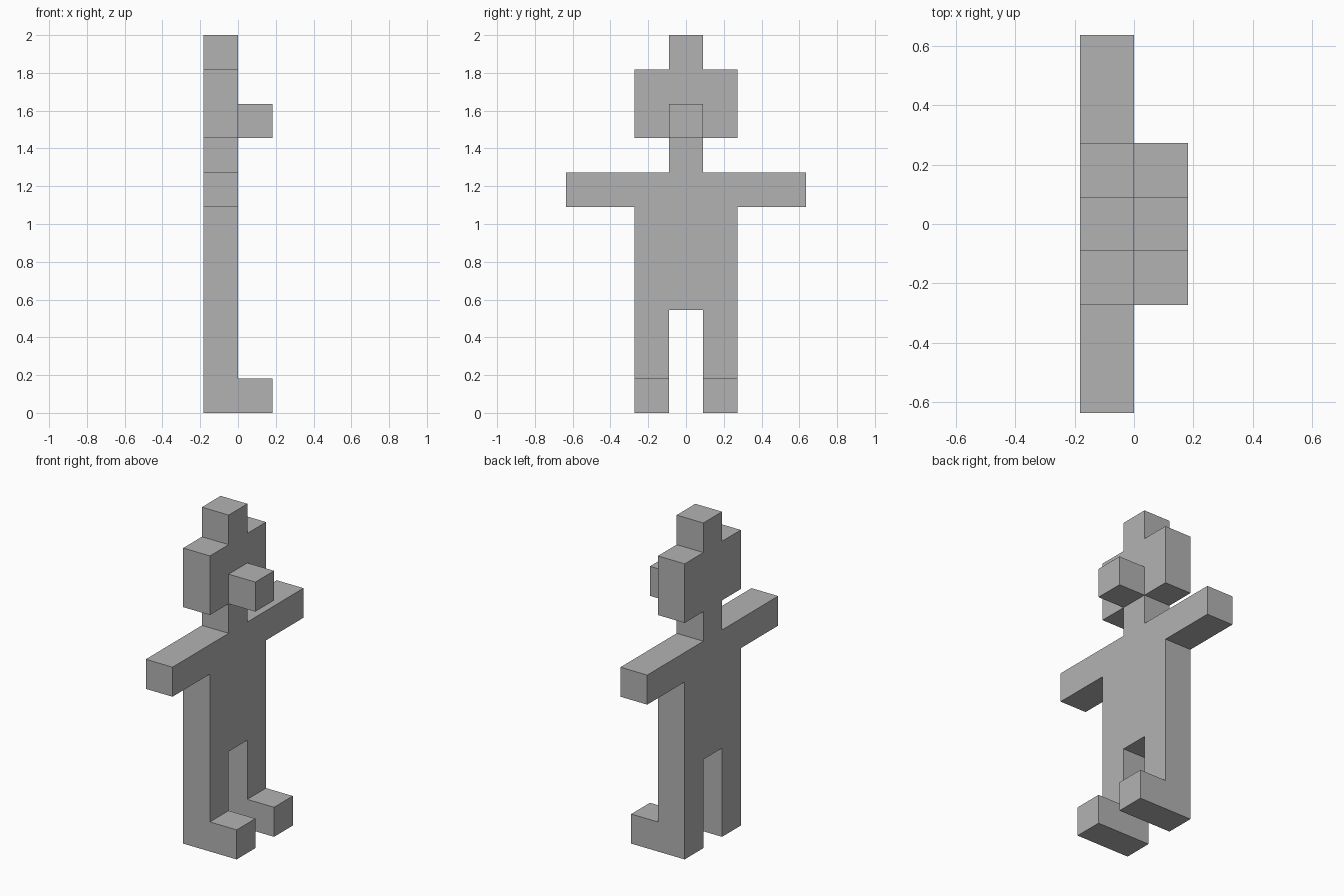
import bpy
import bmesh

if "Cube" in bpy.data.objects:
    bpy.data.objects.remove(bpy.data.objects["Cube"], do_unlink=True)

U = 2 / 11  # block size: the figure is eleven blocks tall

grey = bpy.data.materials.new("plain grey")
grey.use_nodes = True
colour = (0.45, 0.45, 0.45, 1)
grey.diffuse_color = colour
grey.node_tree.nodes["Principled BSDF"].inputs["Base Color"].default_value = colour


def extruded_part(name, outline, x_start):
    """Extrude a (y, z) outline one block along x, starting at x_start."""
    bm = bmesh.new()
    face = bm.faces.new([bm.verts.new((x_start * U, y * U, z * U)) for y, z in outline])
    result = bmesh.ops.extrude_face_region(bm, geom=[face], use_keep_orig=True)
    moved = [v for v in result["geom"] if isinstance(v, bmesh.types.BMVert)]
    bmesh.ops.translate(bm, verts=moved, vec=(U, 0, 0))
    bmesh.ops.recalc_face_normals(bm, faces=bm.faces)
    mesh = bpy.data.meshes.new(name)
    bm.to_mesh(mesh)
    bm.free()
    mesh.materials.append(grey)
    obj = bpy.data.objects.new(name, mesh)
    bpy.context.collection.objects.link(obj)
    return obj


def block(name, y, z):
    """One block standing out from the body, centred on y, with its base at z."""
    a, b = y - 0.5, y + 0.5
    return extruded_part(name, [(a, z), (b, z), (b, z + 1), (a, z + 1)], 0)


# Body: legs, torso, arms, neck, head and top knot as one mirrored outline
half = [(0.5, 3), (0.5, 0), (1.5, 0), (1.5, 6), (3.5, 6), (3.5, 7), (0.5, 7),
        (0.5, 8), (1.5, 8), (1.5, 10), (0.5, 10), (0.5, 11)]
extruded_part("body", half + [(-y, z) for y, z in reversed(half)], -1)

# Nose and feet
block("nose", 0, 8)
for name, side in (("front_foot", -1), ("back_foot", 1)):
    block(name, side, 0)
